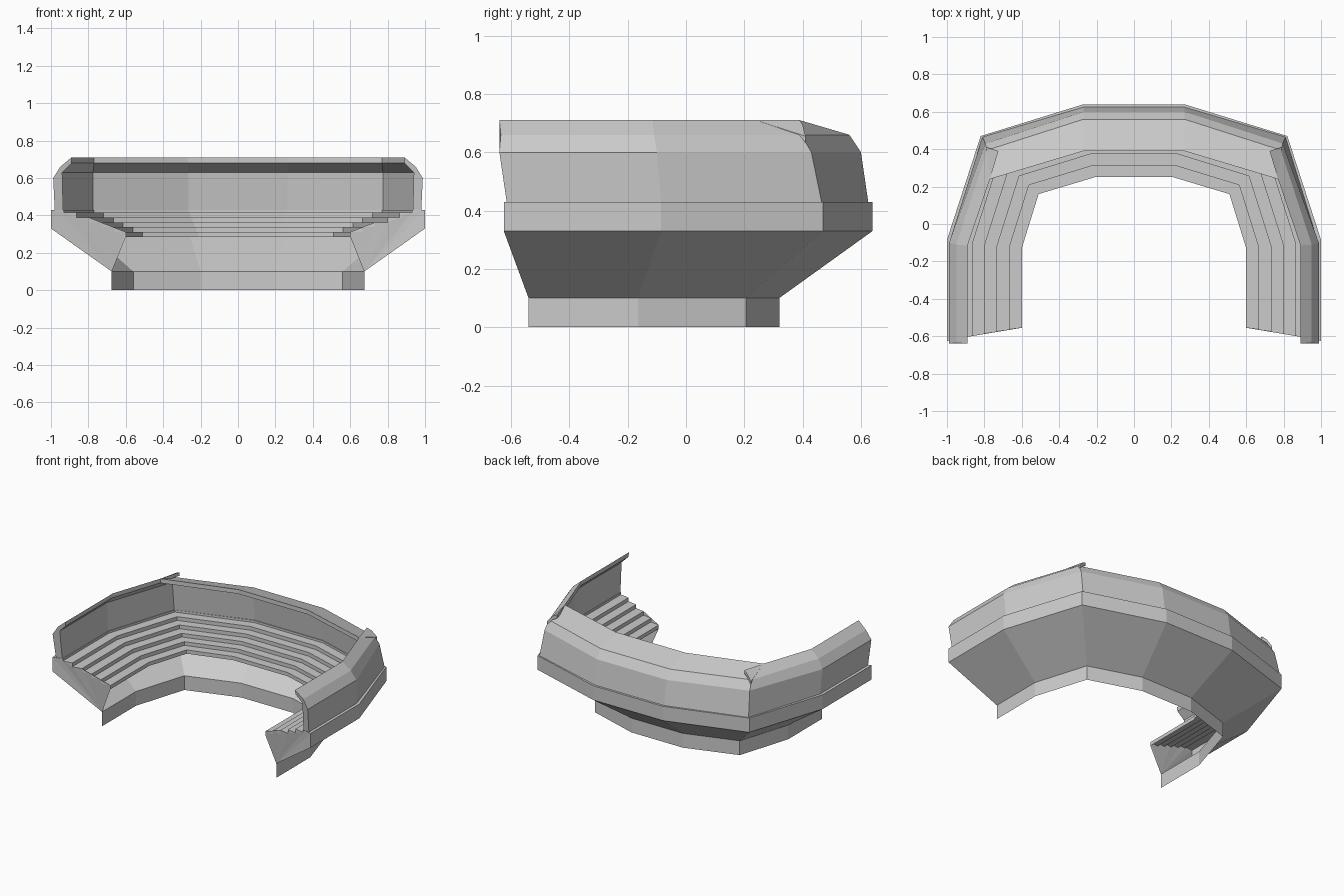
import bpy, bmesh

if "Cube" in bpy.data.objects:
    bpy.data.objects.remove(bpy.data.objects["Cube"])

# A profile point is (z, side_x, end_y, elbow_y, corner_x, corner_y, back_x, back_y):
# it says where that line of the section runs along half of the horseshoe.

def rail(p):
    z, sx, ey, ly, cx, cy, bx, by = p
    half = [(sx, ey, z), (sx, ly, z), (cx, cy, z), (bx, by, z)]
    return half + [(-x, y, zz) for x, y, zz in reversed(half)]

def make(name, build):
    bm = bmesh.new()
    build(bm)
    bmesh.ops.recalc_face_normals(bm, faces=bm.faces)
    me = bpy.data.meshes.new(name)
    bm.to_mesh(me)
    bm.free()
    ob = bpy.data.objects.new(name, me)
    bpy.context.collection.objects.link(ob)
    return ob

def sweep(name, profile, closed=False):
    def build(bm):
        rows = [[bm.verts.new(c) for c in rail(p)] for p in profile]
        pairs = list(zip(rows, rows[1:]))
        if closed:
            pairs.append((rows[-1], rows[0]))
        for a, b in pairs:
            for i in range(len(a) - 1):
                bm.faces.new((a[i], a[i + 1], b[i + 1], b[i]))
        if closed:
            for i in (0, -1):
                bm.faces.new([r[i] for r in rows])
    return make(name, build)

# base skirt and flared outer shell, open on the inside
bowl = [
    (0.00, 0.675, -0.54, -0.165, 0.56, 0.205, 0.20, 0.32),
    (0.10, 0.675, -0.54, -0.165, 0.56, 0.205, 0.20, 0.32),
    (0.33, 1.00, -0.625, -0.085, 0.82, 0.47, 0.27, 0.64),
    (0.43, 1.00, -0.625, -0.085, 0.82, 0.47, 0.27, 0.64),
    (0.43, 0.93, -0.61, -0.10, 0.77, 0.40, 0.265, 0.56),
]
sweep("outer_shell", bowl)

# stepped seating tiers, interpolated from inner to outer line
inner = (0.6, -0.555, -0.13, 0.51, 0.16, 0.21, 0.25)
outer = (0.93, -0.61, -0.10, 0.77, 0.40, 0.265, 0.56)
N = 5
tiers = []
for i in range(N + 1):
    t = i / N
    line = tuple(a + (b - a) * t for a, b in zip(inner, outer))
    z = 0.285 + 0.026 * i
    if i < N:
        tiers += [(z, *line), (z + 0.026, *line)]
    else:
        tiers += [(z, *line), (0.43, *line)]
sweep("seating_tiers", tiers)

# end walls closing the section at both tips of the horseshoe
def end_walls(bm):
    outline = [bowl[1]] + tiers + [bowl[3], bowl[2]]
    for i in (0, -1):
        bm.faces.new([bm.verts.new(rail(p)[i]) for p in outline])
    bmesh.ops.triangulate(bm, faces=bm.faces)
make("end_walls", end_walls)

# thick back wall bending into the roof overhang
canopy = [
    (0.43, 0.98, -0.615, -0.085, 0.81, 0.465, 0.27, 0.625),
    (0.60, 0.988, -0.64, -0.10, 0.795, 0.43, 0.27, 0.60),
    (0.66, 0.95, -0.635, -0.11, 0.785, 0.395, 0.27, 0.56),
    (0.71, 0.89, -0.64, -0.115, 0.77, 0.24, 0.27, 0.39),
    (0.68, 0.89, -0.635, -0.115, 0.77, 0.24, 0.27, 0.39),
    (0.63, 0.94, -0.63, -0.11, 0.775, 0.38, 0.265, 0.54),
    (0.43, 0.935, -0.61, -0.10, 0.775, 0.40, 0.265, 0.565),
]
sweep("wall_and_roof", canopy, closed=True)

# small roof tips where the side roofs run past the corner
def roof_tips(bm):
    for s in (1, -1):
        top = [(0.77, 0.24, 0.71), (0.725, 0.39, 0.71), (0.755, 0.40, 0.695), (0.79, 0.41, 0.655)]
        up = [bm.verts.new((s * x, y, z)) for x, y, z in top]
        low = [bm.verts.new((s * x, y, z - 0.025)) for x, y, z in top]
        bm.faces.new(up)
        bm.faces.new(low)
        for i in range(4):
            j = (i + 1) % 4
            bm.faces.new((up[i], up[j], low[j], low[i]))
make("roof_tips", roof_tips)
